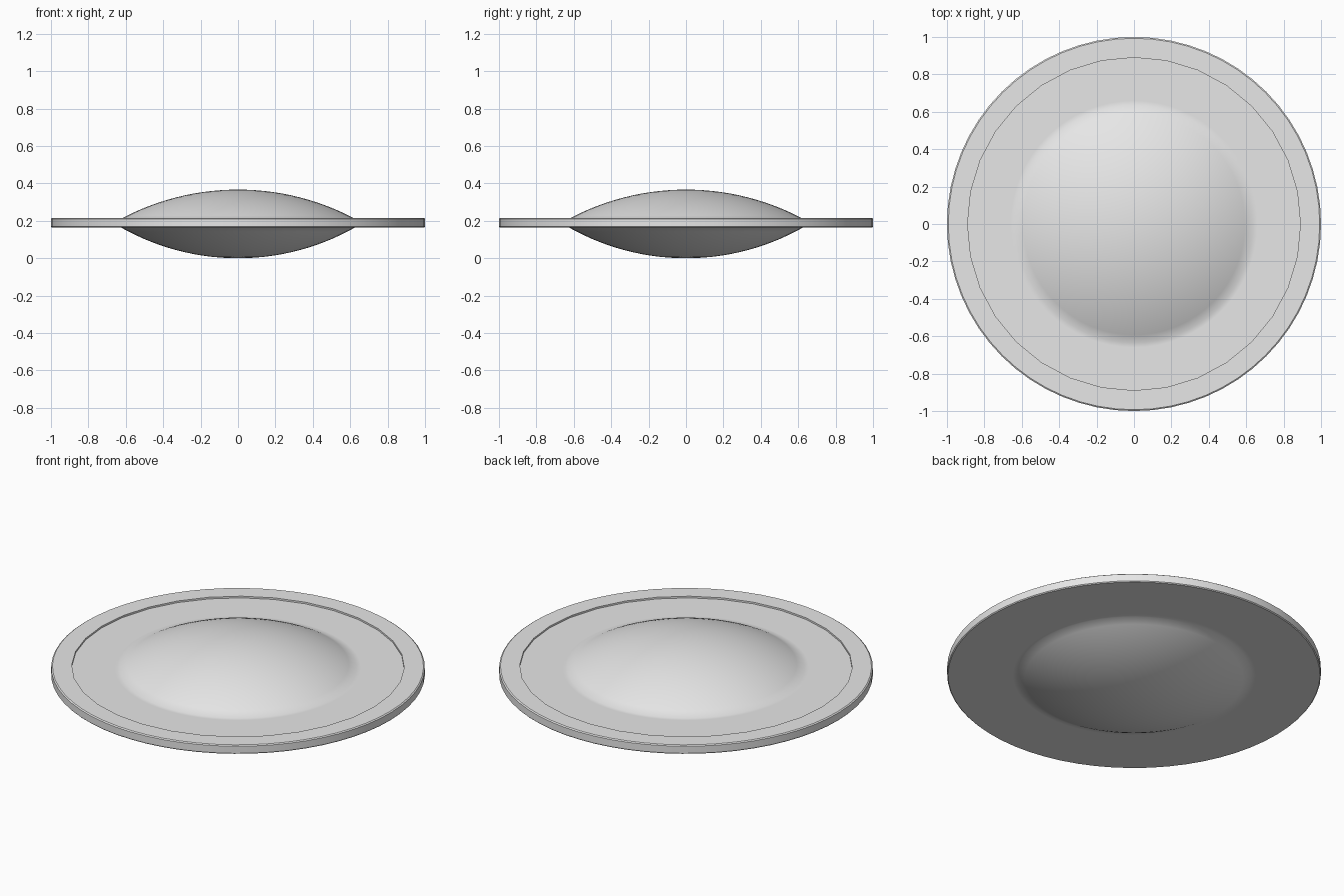
import bpy, bmesh, math

cube = bpy.data.objects.get("Cube")
if cube:
    bpy.data.objects.remove(cube, do_unlink=True)

SEGMENTS = 64

grey = bpy.data.materials.new("light_grey")
grey.use_nodes = True
grey.diffuse_color = (0.8, 0.8, 0.8, 1)
grey.node_tree.nodes["Principled BSDF"].inputs["Base Color"].default_value = (0.8, 0.8, 0.8, 1)


def cap_profile(base_radius, base_z, tip_z, steps=14):
    """Points of a shallow spherical cap, from its tip to its base."""
    h = abs(tip_z - base_z)
    sign = 1 if tip_z > base_z else -1
    ball = (base_radius ** 2 + h ** 2) / (2 * h)
    edge = math.asin(base_radius / ball)
    return [(ball * math.sin(edge * i / steps),
             tip_z - sign * ball * (1 - math.cos(edge * i / steps)))
            for i in range(steps + 1)]


def lathe(name, profile, coarse=()):
    """Spin a profile round z; rings listed in coarse get half the sides."""
    bm = bmesh.new()
    rings = []
    for k, (r, z) in enumerate(profile):
        if r < 1e-5:
            rings.append([bm.verts.new((0, 0, z))] * SEGMENTS)
            continue
        ring = []
        for i in range(SEGMENTS):
            a = math.tau * i / SEGMENTS
            s = r * math.cos(math.tau / SEGMENTS) if k in coarse and i % 2 else r
            ring.append(bm.verts.new((s * math.cos(a), s * math.sin(a), z)))
        rings.append(ring)
    for low, high in zip(rings, rings[1:]):
        for i in range(SEGMENTS):
            j = (i + 1) % SEGMENTS
            corners = dict.fromkeys((low[i], low[j], high[j], high[i]))
            bm.faces.new(list(corners))
    bmesh.ops.recalc_face_normals(bm, faces=bm.faces)
    mesh = bpy.data.meshes.new(name)
    bm.to_mesh(mesh)
    bm.free()
    mesh.materials.append(grey)
    obj = bpy.data.objects.new(name, mesh)
    bpy.context.collection.objects.link(obj)
    bpy.ops.object.select_all(action='DESELECT')
    obj.select_set(True)
    bpy.context.view_layer.objects.active = obj
    bpy.ops.object.shade_smooth_by_angle(angle=math.radians(30))
    return obj


# Upper dome, recessed deck, raised rim, outer edge, underside, lower dome
top = cap_profile(0.635, 0.206, 0.367)
deck = [(0.66, 0.206), (0.89, 0.206), (0.89, 0.216)]
edge = [(0.993, 0.216), (1.0, 0.211), (1.0, 0.169), (0.995, 0.164)]
underside = [(0.65, 0.164)]
bottom = cap_profile(0.625, 0.164, 0.0)[::-1]
n = len(top)
lathe("saucer_hull", top + deck + edge + underside + bottom, coarse=(n + 1, n + 2))
